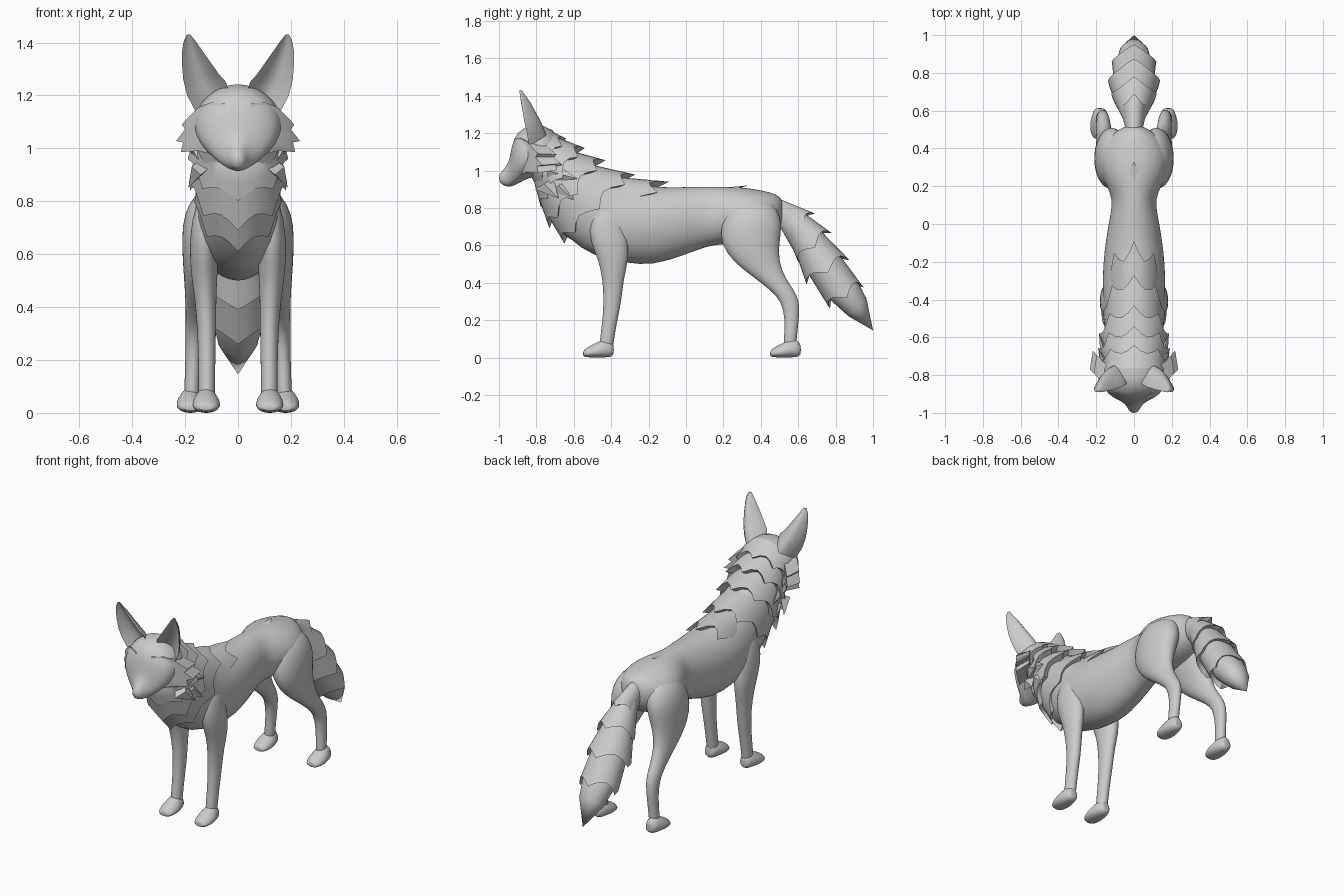
import bpy, bmesh
from math import sin, cos, pi
from mathutils import Vector as V

N = 32  # points around each cross-section


def loft(name, rings, end=None, mirror=False, subsurf=0):
    """Skin rings of points; 'end' closes the last ring to a point."""
    bm = bmesh.new()
    loops = [[bm.verts.new(p) for p in r] for r in rings]
    n = len(loops[0])
    for a, b in zip(loops, loops[1:]):
        for i in range(n):
            j = (i + 1) % n
            bm.faces.new((a[i], a[j], b[j], b[i]))
    bm.faces.new(loops[0])
    if end is None:
        bm.faces.new(loops[-1])
    else:
        tip = bm.verts.new(end)
        for i in range(n):
            bm.faces.new((loops[-1][i], loops[-1][(i + 1) % n], tip))
    bmesh.ops.recalc_face_normals(bm, faces=bm.faces)
    me = bpy.data.meshes.new(name)
    bm.to_mesh(me)
    bm.free()
    ob = bpy.data.objects.new(name, me)
    bpy.context.collection.objects.link(ob)
    if mirror:
        ob.modifiers.new("mirror", 'MIRROR').use_clip = False
    if subsurf:
        m = ob.modifiers.new("smooth", 'SUBSURF')
        m.levels = m.render_levels = subsurf
    return ob


def ring(y0, z0, y1, z1, rx, x=0, skew=0, n=N):
    """Ellipse spanning a bottom point (y0,z0) and a top point (y1,z1)."""
    c, h = V((x, (y0 + y1) / 2, (z0 + z1) / 2)), V((0, (y1 - y0) / 2, (z1 - z0) / 2))
    out = []
    for i in range(n):
        t = 2 * pi * i / n
        out.append(c + h * sin(t) + V((rx * cos(t) * (1 - skew * sin(t)), 0, 0)))
    return out


def fur_layer(name, start, hem, spikes=8, amp=0.28):
    """Flared skirt of fur with a zigzag hem."""
    a, b = ring(*start), ring(*hem)
    last, mid = [], []
    for i, (p, q) in enumerate(zip(a, b)):
        t = 2 * pi * i / N
        s = 1 - abs(sin(spikes * (t - pi / 2) / 2))
        last.append(p.lerp(q, 1 - amp * (1 - s)))
        mid.append(p.lerp(q, 0.5))
    loft(name, [a, mid, last], end=sum(mid, V()) / N)


def tuft(name, base, tip, side, up, mirror=True):
    """Flat four-sided spike."""
    b, s, u = V(base), V(side), V(up)
    loft(name, [[b + s, b + u, b - s, b - u]], end=V(tip), mirror=mirror)


# Torso and neck
loft("body", [ring(*r) for r in [
    (-.80, .98, -.74, 1.21, .13), (-.76, .85, -.60, 1.10, .14),
    (-.71, .73, -.48, 1.02, .145), (-.62, .63, -.36, .96, .15),
    (-.50, .54, -.25, .92, .168), (-.32, .505, -.12, .91, .165),
    (-.18, .49, 0, .912, .15), (0, .55, .10, .914, .125),
    (.11, .595, .15, .914, .112), (.19, .605, .21, .912, .145), (.28, .61, .29, .912, .178),
    (.37, .62, .37, .90, .18), (.45, .64, .45, .885, .145),
    (.50, .69, .50, .865, .085), (.525, .73, .52, .83, .03)]], subsurf=1)

# Head with short muzzle
loft("head", [ring(*r) for r in [
    (-1.0, .95, -1.0, .975, .012, 0, .1), (-.99, .925, -.985, .995, .028, 0, .1),
    (-.95, .91, -.95, 1.035, .045, 0, .1), (-.918, .918, -.938, 1.09, .09, 0, .1),
    (-.88, .94, -.922, 1.18, .14, 0, .1), (-.84, .96, -.87, 1.235, .165, 0, .1),
    (-.78, .97, -.76, 1.255, .17, 0, .1), (-.70, 1.0, -.66, 1.18, .13, 0, .1)]], subsurf=1)

# Broad cheek mask with three pointed tufts on each side
outline = [(.05, 1.17), (.10, 1.175), (.15, 1.155), (.18, 1.125), (.213, 1.09), (.200, 1.072),
           (.234, 1.028), (.208, 1.022), (.216, .986), (.15, .99), (.09, .975), (.05, .96)]
front = [V((x, -.93 + .16 * (x / .234) ** 1.6, z)) for x, z in outline]
back = [V((x * .93, y + .10, 1.07 + (z - 1.07) * .8)) for x, y, z in front]
loft("cheek_mask", [back, front], end=(.10, -.908, 1.06), mirror=True)
tuft("brow", (.06, -.925, 1.075), (.135, -.875, 1.105), (.008, 0, -.014), (.005, -.006, .008))

# Ears: cupped shells opening forward
ear = []
for (ix, iz), (ox, oz), y, d in [
        ((.035, 1.21), (.15, 1.12), -.83, .09), ((.045, 1.25), (.192, 1.20), -.845, .085),
        ((.072, 1.28), (.207, 1.26), -.858, .078), ((.10, 1.32), (.212, 1.32), -.868, .06),
        ((.132, 1.365), (.211, 1.37), -.876, .042), ((.16, 1.405), (.205, 1.405), -.882, .02),
        ((.18, 1.43), (.193, 1.43), -.885, .006)]:
    I, O = V((ix, y, iz)), V((ox, y, oz))
    shell = [I.lerp(O, k / 8) + V((0, d * sin(pi * k / 8), 0)) for k in range(9)]
    cup = [I.lerp(O, k / 8) + V((0, .6 * d * sin(pi * k / 8) - .006, 0)) for k in range(8, -1, -1)]
    ear.append(shell + cup)
loft("ear", ear, mirror=True)

# Tufts behind the cheeks and on the neck sides
for base, tip, up in [((.13, -.78, 1.06), (.19, -.66, 1.03), (0, .01, .06)),
                      ((.14, -.74, 1.0), (.185, -.58, .955), (0, .01, .06)),
                      ((.14, -.76, .93), (.188, -.68, .85), (0, .05, .03)),
                      ((.14, -.68, .92), (.182, -.60, .84), (0, .05, .03))]:
    tuft("neck_tuft", base, tip, (.035, 0, 0), up)

# Ruff: overlapping fur layers from the back up to the head
for start, hem in [
        ((-.66, .66, -.42, .97, .13), (-.50, .56, -.09, .94, .15)),
        ((-.74, .76, -.50, 1.03, .145), (-.65, .61, -.27, .978, .165)),
        ((-.79, .86, -.63, 1.11, .15), (-.73, .69, -.43, 1.055, .185)),
        ((-.81, .93, -.72, 1.19, .14), (-.775, .80, -.54, 1.12, .19)),
        ((-.83, .97, -.78, 1.24, .145), (-.79, .90, -.64, 1.17, .18))]:
    fur_layer("ruff_layer", start, hem)

# Tail: stacked fur layers ending in a pointed tip
for start, hem in [
        ((.49, .72, .47, .86, .04), (.57, .58, .69, .77, .075)),
        ((.53, .68, .58, .81, .055), (.60, .51, .78, .665, .12)),
        ((.58, .58, .68, .72, .08), (.645, .39, .875, .52, .138)),
        ((.64, .47, .79, .59, .10), (.77, .26, .95, .375, .118))]:
    fur_layer("tail_layer", start, hem, 4, .18)
loft("tail_tip", [ring(*r) for r in [(.70, .40, .83, .50, .085), (.77, .31, .91, .42, .098),
     (.87, .22, .965, .315, .075)]], end=(0, 1.0, .145))
tuft("rump_tuft", (0, .24, .90), (0, .33, .92), (.04, 0, 0), (0, 0, .012), False)


def leg(name, rows):
    """Rows of (z, y, ry, x, rx) horizontal ellipses."""
    loft(name, [ring(y - ry, z, y + ry, z, rx, x, 0, 20) for z, y, ry, x, rx in rows],
         mirror=True, subsurf=1)


leg("front_leg", [(.82, -.42, .05, .12, .025), (.74, -.43, .09, .125, .05),
    (.62, -.41, .105, .128, .057), (.52, -.387, .08, .128, .05), (.42, -.39, .057, .122, .04),
    (.30, -.392, .047, .118, .035), (.18, -.41, .039, .118, .032), (.08, -.425, .038, .118, .032),
    (.02, -.43, .036, .118, .03)])
leg("hind_leg", [(.85, .35, .09, .09, .05), (.79, .352, .14, .105, .085),
    (.71, .352, .167, .118, .095), (.61, .34, .158, .132, .08), (.51, .375, .124, .148, .057),
    (.43, .445, .084, .155, .044), (.36, .515, .063, .16, .038), (.30, .56, .049, .165, .034),
    (.20, .567, .037, .17, .029), (.10, .557, .034, .174, .029), (.02, .555, .034, .176, .029)])

# Paws
for name, dy, x in [("front_paw", 0, .12), ("hind_paw", 1.0, .18)]:
    loft(name, [ring(y + dy, z0, y + dy, z1, rx, x, .2, 20) for y, z0, z1, rx in [
        (-.552, .006, .034, .028), (-.53, .001, .055, .046), (-.48, -.001, .078, .054),
        (-.44, 0, .10, .047), (-.405, .002, .095, .036), (-.385, .012, .07, .024)]],
        mirror=True, subsurf=1)

# Smooth shading with crisp fur edges
for ob in bpy.context.scene.objects:
    ob.select_set(True)
    bpy.context.view_layer.objects.active = ob
bpy.ops.object.shade_smooth_by_angle(angle=0.7)
